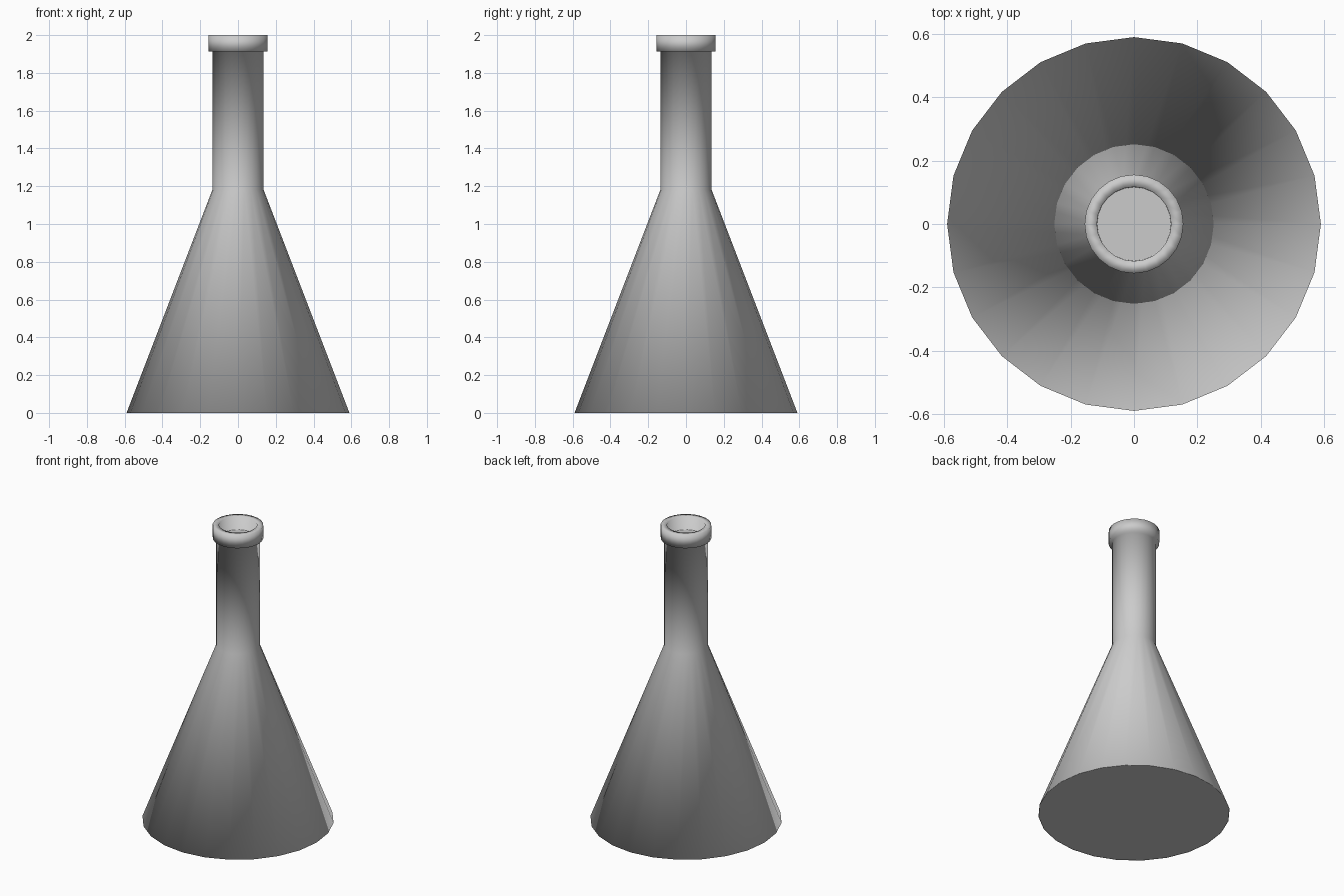
import bpy
import bmesh
from math import cos, sin, tau

SIDES = 24

cube = bpy.data.objects.get("Cube")
if cube:
    bpy.data.objects.remove(cube, do_unlink=True)

# Single grey material
grey = bpy.data.materials.new("plain grey")
grey.use_nodes = True
colour = (0.6, 0.6, 0.6, 1.0)
grey.diffuse_color = colour
grey.node_tree.nodes["Principled BSDF"].inputs["Base Color"].default_value = colour


def lathe(name, profile, material):
    """Turn a (radius, height) profile round z and close both ends with flat caps."""
    bm = bmesh.new()
    rings = []
    for radius, height in profile:
        rings.append([bm.verts.new((radius * cos(tau * i / SIDES),
                                    radius * sin(tau * i / SIDES), height))
                      for i in range(SIDES)])
    for low, high in zip(rings, rings[1:]):
        for i in range(SIDES):
            j = (i + 1) % SIDES
            bm.faces.new((low[i], low[j], high[j], high[i]))
    bm.faces.new(rings[0][::-1])
    bm.faces.new(rings[-1])
    bmesh.ops.recalc_face_normals(bm, faces=bm.faces)
    mesh = bpy.data.meshes.new(name)
    bm.to_mesh(mesh)
    bm.free()
    mesh.materials.append(material)
    mesh.shade_smooth()
    obj = bpy.data.objects.new(name, mesh)
    bpy.context.collection.objects.link(obj)
    return obj


# Conical body, straight neck, and a raised lip around a shallow mouth
lathe("conical_flask", [
    (0.586, 0.0),     # flat base, held by a thin edge ring
    (0.59, 0.0),
    (0.135, 1.183),   # shoulder
    (0.135, 1.912),   # top of neck
    (0.156, 1.912),   # lip
    (0.156, 2.0),
    (0.117, 2.0),
    (0.117, 1.912),   # mouth floor
    (0.115, 1.912),
], grey)
